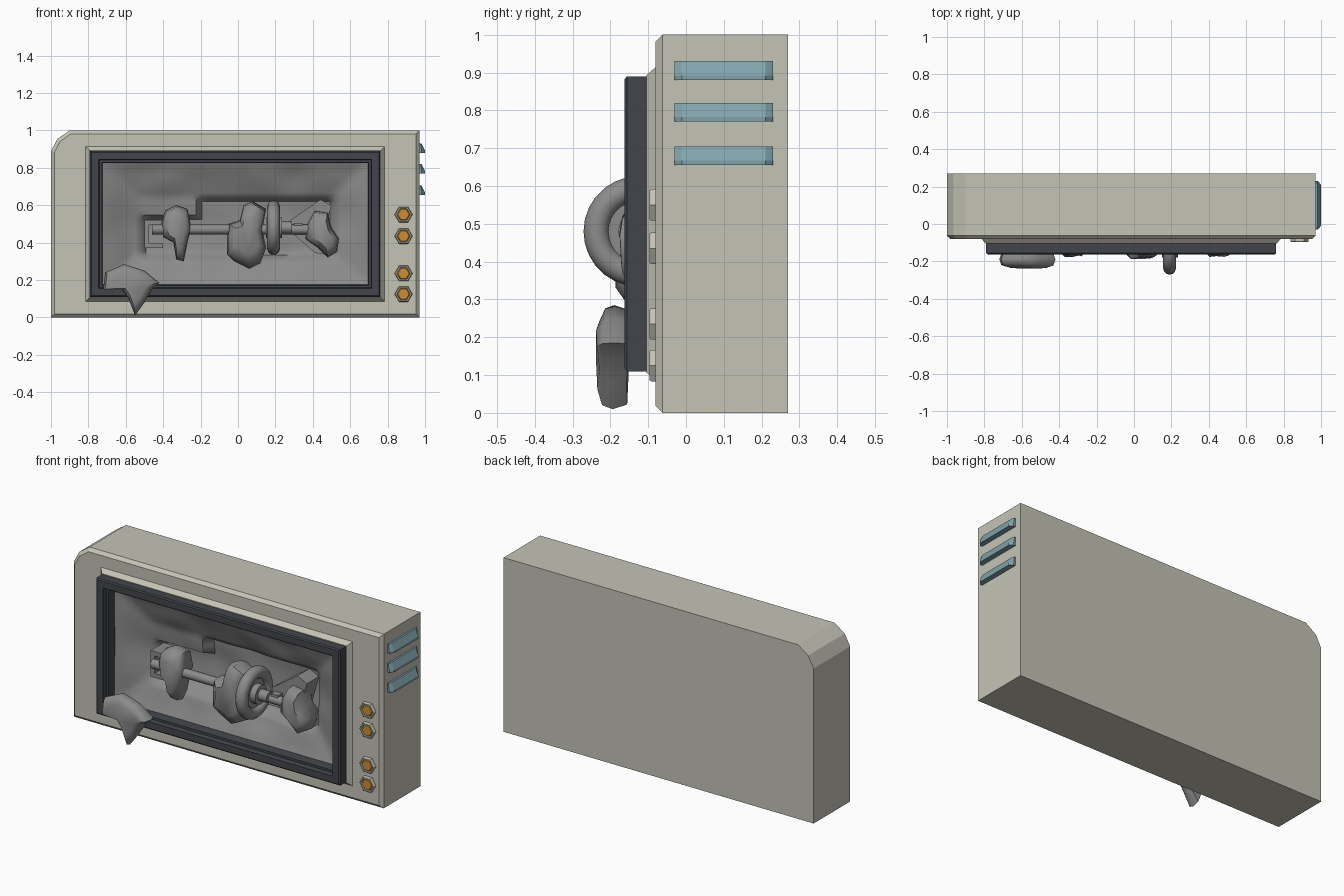
import bpy, bmesh, math, random
from mathutils import Vector, Matrix, noise

if "Cube" in bpy.data.objects:
    bpy.data.objects.remove(bpy.data.objects["Cube"])
random.seed(3)

def mat(name, r, g, b):
    m = bpy.data.materials.new(name)
    m.diffuse_color = (r, g, b, 1)
    m.use_nodes = True
    m.node_tree.nodes["Principled BSDF"].inputs["Base Color"].default_value = m.diffuse_color
    return m

CREAM = mat("warm_grey_shell", 0.56, 0.55, 0.47)
DARK = mat("dark_frame", 0.055, 0.06, 0.07)
STONE = mat("stone_grey", 0.26, 0.26, 0.26)
TEAL = mat("teal_vent", 0.22, 0.37, 0.41)
ORANGE = mat("orange_button", 0.62, 0.27, 0.03)

def finish(bm, name, m, smooth=None):
    bmesh.ops.recalc_face_normals(bm, faces=bm.faces)
    me = bpy.data.meshes.new(name)
    bm.to_mesh(me)
    bm.free()
    ob = bpy.data.objects.new(name, me)
    bpy.context.collection.objects.link(ob)
    me.materials.append(m)
    if smooth:
        bpy.ops.object.select_all(action='DESELECT')
        ob.select_set(True)
        bpy.context.view_layer.objects.active = ob
        bpy.ops.object.shade_smooth_by_angle(angle=math.radians(smooth))
    return ob

def loft(name, loops, m, caps=True, smooth=None):
    """Bridge closed loops of equal length."""
    bm = bmesh.new()
    rows = [[bm.verts.new(p) for p in lp] for lp in loops]
    n = len(rows[0])
    for a, b in zip(rows, rows[1:]):
        for i in range(n):
            bm.faces.new((a[i], a[(i + 1) % n], b[(i + 1) % n], b[i]))
    if caps:
        bm.faces.new(rows[0])
        bm.faces.new(rows[-1])
    return finish(bm, name, m, smooth)

def rect(inset, y, x0=-0.79, x1=0.76, z0=0.11, z1=0.89):
    i = inset
    return [(x0 + i, y, z0 + i), (x1 - i, y, z0 + i), (x1 - i, y, z1 - i), (x0 + i, y, z1 - i)]

def box(name, x0, x1, y0, y1, z0, z1, m):
    return loft(name, [rect(0, y, x0, x1, z0, z1) for y in (y0, y1)], m)

def x_cylinder(name, x0, x1, r, y, z, m, n=12):
    ring = lambda x: [(x, y + r * math.cos(2 * math.pi * k / n),
                       z + r * math.sin(2 * math.pi * k / n)) for k in range(n)]
    return loft(name, [ring(x0), ring(x1)], m, smooth=40)

# shell with one clipped round corner and a bevelled front
def shell_loop(i, y):
    return [(-1 + i, y, i), (0.97 - i, y, i), (0.97 - i, y, 1 - i), (-0.9 + i * .4, y, 1 - i),
            (-0.965 + i * .8, y, 0.955 - i * .8), (-1 + i, y, 0.89 - i * .4)]
shell = loft("shell", [shell_loop(0, 0.27), shell_loop(0, -0.062), shell_loop(0.018, -0.08)], CREAM)
cutter = box("opening_cutter", -0.735, 0.705, -0.3, 0.2, 0.165, 0.835, CREAM)
cutter.hide_render = True
mod = shell.modifiers.new("opening", 'BOOLEAN')
mod.operation = 'DIFFERENCE'
mod.object = cutter
mod.solver = 'EXACT'
bpy.context.view_layer.objects.active = shell
bpy.ops.object.modifier_apply(modifier="opening")
bpy.data.objects.remove(cutter)

# sloped lip behind the frame, then the stepped dark frame
loft("frame_lip", [rect(-0.025, -0.079), rect(-0.003, -0.105), rect(0.03, -0.105)], CREAM, caps=False)
loft("frame", [rect(0, -0.08), rect(0, -0.156), rect(0.007, -0.162), rect(0.045, -0.162),
               rect(0.049, -0.135), rect(0.062, -0.135), rect(0.067, -0.05)], DARK, caps=False)

# hollow rocky lining: sloping walls with a deeper pocket in the middle
bm = bmesh.new()
NX, NZ = 48, 28
X0, X1, Z0, Z1 = -0.73, 0.70, 0.165, 0.835
def lining(u, v):
    x, z = X0 + (X1 - X0) * u, Z0 + (Z1 - Z0) * v
    d = min(x - X0, X1 - x, (z - Z0) * 1.05, (Z1 - z) * 1.05)
    y = -0.085 + 0.085 * min(1, d / 0.2)
    y += 0.02 * noise.noise(Vector((x * 5, 0, z * 5))) * min(1, d / 0.1)
    low, high = (0.33, 0.53) if x < -0.2 else (0.32, 0.62)
    if -0.5 < x < 0.5 and low < z < high:
        y += 0.06
    return (x, y, z)
grid = [[bm.verts.new(lining(i / NX, j / NZ)) for i in range(NX + 1)] for j in range(NZ + 1)]
for j in range(NZ):
    for i in range(NX):
        bm.faces.new((grid[j][i], grid[j][i + 1], grid[j + 1][i + 1], grid[j + 1][i]))
finish(bm, "rock_lining", STONE, 50)

# axle, collars and wheel
AY, AZ = -0.125, 0.48
x_cylinder("axle", -0.46, 0.38, 0.026, AY + 0.01, 0.47, STONE)
x_cylinder("wheel_hub", 0.15, 0.235, 0.055, AY, AZ, STONE)
x_cylinder("collar", 0.235, 0.29, 0.032, AY, AZ, STONE)
x_cylinder("wheel_disc", 0.18, 0.20, 0.1, AY, AZ, STONE, 24)
bpy.ops.mesh.primitive_torus_add(major_segments=28, minor_segments=12, major_radius=0.112,
                                 minor_radius=0.034, location=(0.19, AY, AZ),
                                 rotation=(0, math.pi / 2, 0))
wheel = bpy.context.object
wheel.name = "wheel"
wheel.data.materials.append(STONE)
bpy.ops.object.shade_smooth_by_angle(angle=math.radians(60))

# brackets at both axle ends
for z0, z1 in ((0.37, 0.395), (0.495, 0.52)):
    box("left_bracket_arm", -0.5, -0.4, -0.08, 0.04, z0, z1, STONE)
box("left_bracket_back", -0.5, -0.475, -0.08, 0.04, 0.37, 0.52, STONE)
box("right_bracket", 0.3, 0.345, -0.13, -0.04, 0.455, 0.505, STONE)
splay = [(0.28, .46), (0.41, .345), (0.5, .33), (0.46, .45), (0.5, .6), (0.44, .63), (0.28, .52)]
loft("splayed_plate", [[(x, y, z) for x, z in splay] for y in (-0.09, 0.02)], STONE)

# loose boulders built from a front outline that narrows toward front and back
def boulder(name, pts, back, front, k_back=0.8, k_front=0.6):
    cx = sum(p[0] for p in pts) / len(pts)
    cz = sum(p[1] for p in pts) / len(pts)
    def ring(k, t):
        y = back + (front - back) * t
        return [(cx + (x - cx) * k, y + random.uniform(-.006, .006), cz + (z - cz) * k) for x, z in pts]
    loft(name, [ring(k_back, 0), ring(1, 0.4), ring(0.93, 0.75), ring(k_front, 0.95)],
         STONE, smooth=50)

boulder("boulder_left", [(-.41, .5), (-.39, .57), (-.33, .6), (-.27, .58), (-.25, .48), (-.27, .4),
                         (-.29, .3), (-.33, .31), (-.345, .4), (-.4, .43)], -0.03, -0.18)
boulder("boulder_middle", [(-.06, .43), (-.05, .5), (.01, .52), (.03, .6), (.08, .62), (.15, .58),
                           (.13, .47), (.15, .37), (.12, .29), (.06, .26), (-.02, .3), (-.06, .34)],
        -0.02, -0.19)
boulder("boulder_right", [(.36, .42), (.37, .5), (.41, .57), (.48, .56), (.5, .48), (.54, .42),
                          (.53, .35), (.48, .32), (.43, .37)], -0.02, -0.178)
boulder("boulder_front", [(-.72, .15), (-.71, .24), (-.61, .285), (-.5, .25), (-.42, .185),
                          (-.46, .15), (-.5, .08), (-.55, .01), (-.585, .1), (-.62, .15)],
        -0.155, -0.238, 0.92, 0.65)

# hexagonal buttons with orange centres
def hexagon(r, y, z):
    return [(0.885 + r * math.cos(k * math.pi / 3), y, z + r * math.sin(k * math.pi / 3)) for k in range(6)]
for z in (0.55, 0.435, 0.235, 0.125):
    loft("button_rim", [hexagon(0.048, -0.079, z), hexagon(0.048, -0.092, z), hexagon(0.044, -0.097, z),
                        hexagon(0.037, -0.097, z), hexagon(0.034, -0.088, z)], CREAM, caps=False)
    loft("button_centre", [hexagon(0.035, -0.079, z), hexagon(0.035, -0.09, z),
                           hexagon(0.03, -0.095, z)], ORANGE)

# side louvres, flaring outward toward their lower edge
def louvre_loop(y, out, z):
    return [(0.965, y, z), (0.965, y, z + 0.05), (0.972 + out * .3, y, z + 0.05),
            (0.97 + out, y, z + 0.012), (0.97 + out, y, z)]
for z in (0.88, 0.77, 0.655):
    loft("side_louvre", [louvre_loop(-0.03, 0.012, z), louvre_loop(-0.01, 0.03, z),
                         louvre_loop(0.21, 0.03, z), louvre_loop(0.23, 0.012, z)], TEAL)
